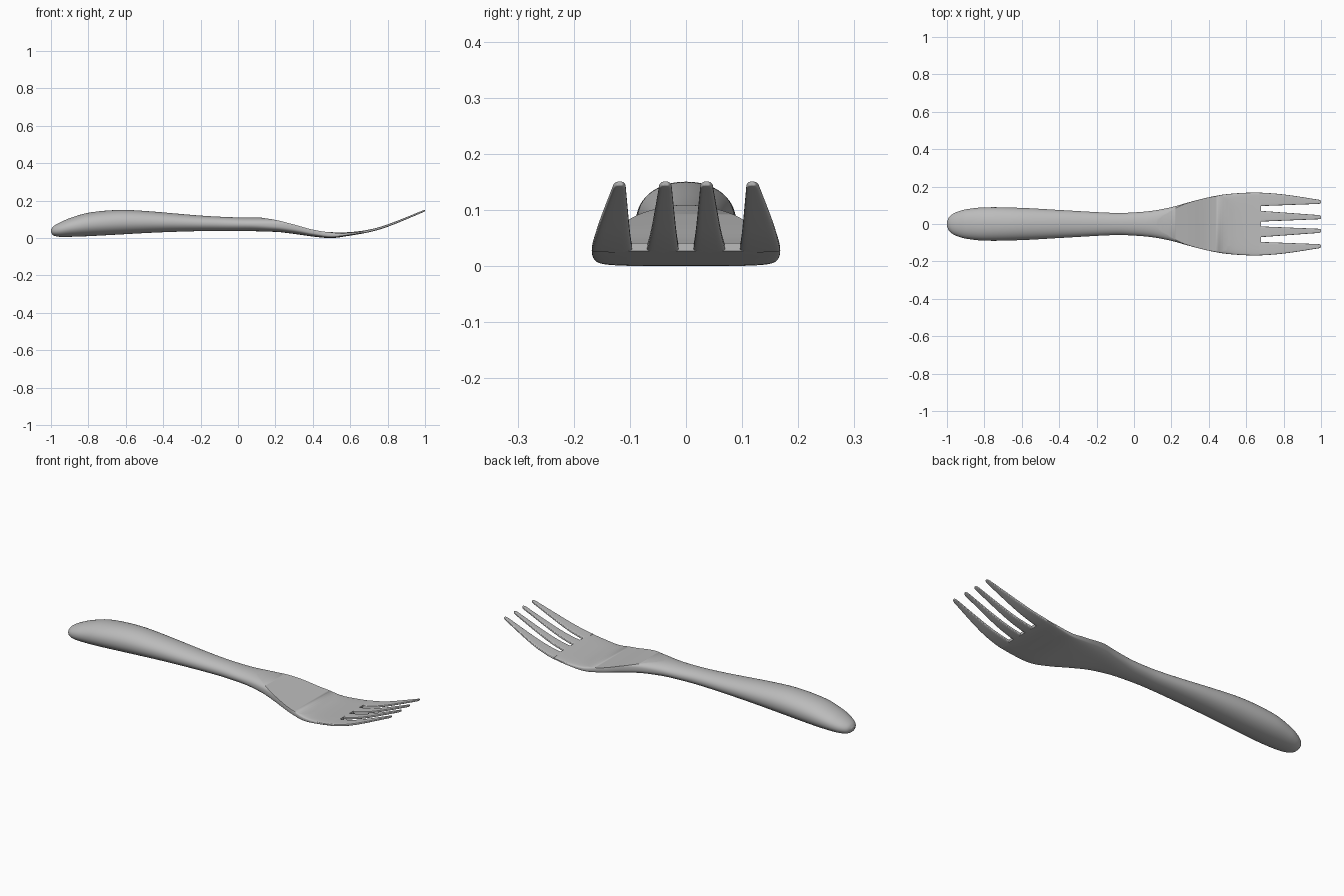
import bpy, bmesh, math

cube = bpy.data.objects.get("Cube")
if cube:
    bpy.data.objects.remove(cube, do_unlink=True)

steel = bpy.data.materials.new("brushed grey")
steel.use_nodes = True
GREY = (0.5, 0.5, 0.5, 1)
steel.diffuse_color = GREY
steel.node_tree.nodes["Principled BSDF"].inputs["Base Color"].default_value = GREY


def curve(points):
    """Smooth interpolation through a list of (position, value) pairs."""
    def slope(i):
        a, b = points[max(i - 1, 0)], points[min(i + 1, len(points) - 1)]
        return (b[1] - a[1]) / (b[0] - a[0])

    def value(x):
        i = 0
        while i < len(points) - 2 and x > points[i + 1][0]:
            i += 1
        (start, low), (end, high) = points[i], points[i + 1]
        span = end - start
        t = min(max((x - start) / span, 0), 1)
        bend = t * t * (3 - 2 * t)
        ease_in = t * (1 - t) ** 2 * span * slope(i)
        ease_out = t * t * (t - 1) * span * slope(i + 1)
        return low + (high - low) * bend + ease_in + ease_out
    return value


# Plan outline, upper line, lower line and scoop line along the length
half_width = curve([(-1, .012), (-.99, .035), (-.97, .053), (-.94, .067), (-.9, .078),
                    (-.8, .089), (-.6, .086), (-.4, .075), (-.1, .059), (0, .062),
                    (.1, .071), (.2, .09), (.3, .118), (.4, .143), (.5, .16),
                    (.65, .168), (.8, .158), (1, .128)])
upper = curve([(-1, .045), (-.99, .06), (-.97, .074), (-.94, .089), (-.9, .106),
               (-.8, .135), (-.64, .15), (-.5, .145), (-.2, .12), (0, .11),
               (.15, .108), (.3, .095), (.4, .062), (.5, .032), (.6, .032),
               (.7, .045), (.8, .073), (1, .152)])
lower = curve([(-1, .032), (-.99, .016), (-.97, .009), (-.94, .006), (-.8, .01),
               (-.4, .031), (-.1, .038), (.2, .033), (.3, .022), (.4, .008),
               (.5, 0), (.6, .013), (.7, .031), (.8, .06), (1, .142)])
scoop = curve([(.08, .116), (.13, .108), (.2, .097), (.3, .072), (.4, .045),
               (.5, .031), (.6, .04), (.7, .08)])
squareness = curve([(-1, 2.1), (0, 2.1), (.1, 2.2), (.5, 4.5), (.7, 5), (1, 4)])


def section(x, y_low, y_high, z_low, z_high, sides):
    """Rounded cross-section at x, from ellipse to soft rectangle."""
    power = 2 / squareness(x)
    ring = []
    for k in range(sides):
        a = math.tau * k / sides
        c, s = math.cos(a), math.sin(a)
        y = math.copysign(abs(c) ** power, c)
        z = math.copysign(abs(s) ** power, s)
        ring.append((x, (y_low + y_high + y * (y_high - y_low)) / 2,
                     (z_low + z_high + z * (z_high - z_low)) / 2))
    return ring


def make_object(name, bm):
    bmesh.ops.recalc_face_normals(bm, faces=bm.faces)
    mesh = bpy.data.meshes.new(name)
    bm.to_mesh(mesh)
    bm.free()
    mesh.materials.append(steel)
    obj = bpy.data.objects.new(name, mesh)
    bpy.context.collection.objects.link(obj)
    return obj


def loft(name, rings):
    """Skin a row of closed rings and cap both ends."""
    bm = bmesh.new()
    rows = [[bm.verts.new(p) for p in ring] for ring in rings]
    for a, b in zip(rows, rows[1:]):
        for k in range(len(a)):
            j = (k + 1) % len(a)
            bm.faces.new((a[k], a[j], b[j], b[k]))
    bm.faces.new(rows[0])
    bm.faces.new(rows[-1])
    return make_object(name, bm)


def activate(obj):
    bpy.ops.object.select_all(action='DESELECT')
    obj.select_set(True)
    bpy.context.view_layer.objects.active = obj


def smooth(obj):
    activate(obj)
    bpy.ops.object.shade_smooth_by_angle(angle=math.radians(35))


# Handle and head, as one body that ends at the roots of the tines
ROOT = .68
STEPS = 110
rings = []
for i in range(STEPS + 1):
    x = -1 + (1 + ROOT) * (i / STEPS) ** 1.5
    w = half_width(x)
    rings.append(section(x, -w, w, lower(x), upper(x), 64))
body = loft("handle_and_head", rings)

# Scoop that hollows the head, leaving a crisp rim at the neck
bm = bmesh.new()
xs = [.08 + .62 * i / 40 for i in range(41)]
outline = [(x, scoop(x)) for x in xs] + [(.7, .3), (.08, .3)]
face = bm.faces.new([bm.verts.new((x, -.3, z)) for x, z in outline])
# Keep the starting face, so that the cutter is a closed solid
side = bmesh.ops.extrude_face_region(bm, geom=[face], use_keep_orig=True)["geom"]
bmesh.ops.translate(bm, vec=(0, .6, 0),
                    verts=[v for v in side if isinstance(v, bmesh.types.BMVert)])
cutter = make_object("scoop_cutter", bm)
cutter.hide_render = True
cut = body.modifiers.new("scoop", 'BOOLEAN')
cut.operation = 'DIFFERENCE'
cut.solver = 'EXACT'
cut.object = cutter
activate(body)
bpy.ops.object.modifier_apply(modifier=cut.name)
bpy.data.objects.remove(cutter, do_unlink=True)
smooth(body)


def tine(name, inner, outer, mirror):
    """Tapered tine with a rounded tip; inner and outer give its edges."""
    rings = []
    start = ROOT - .01
    for i in range(41):
        x = start + (1 - start) * math.sin(math.pi / 2 * i / 40)
        a, b = inner(x), outer(x)
        low, high = lower(x), upper(x)
        # Round off the last stretch
        t = min(max((x - .985) / .015, 0), 1)
        scale = .35 + .65 * math.sqrt(1 - t * t)
        y, r = (a + b) / 2 * mirror, (b - a) / 2 * scale
        z, h = (low + high) / 2, (high - low) / 2 * (.5 + scale / 2)
        rings.append(section(x, y - r, y + r, z - h, z + h, 32))
    smooth(loft(name, rings))


# Two inner and two outer tines
for label, mirror in (("left", 1), ("right", -1)):
    tine("inner_tine_" + label, curve([(ROOT, .013), (1, .026)]),
         curve([(ROOT, .07), (1, .047)]), mirror)
    tine("outer_tine_" + label, curve([(ROOT, .096), (1, .108)]),
         half_width, mirror)
